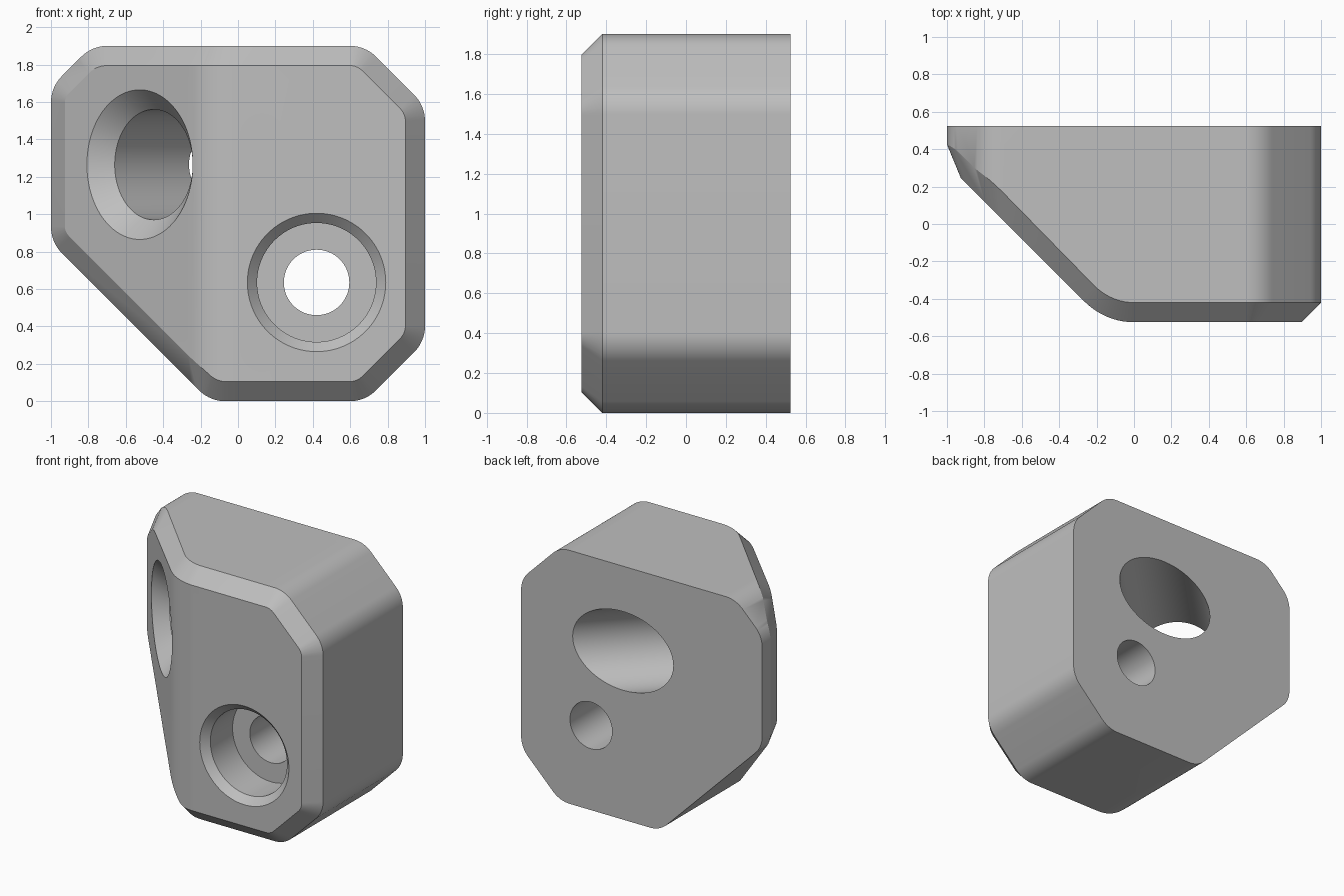
import bpy, bmesh
from math import sqrt, tan, pi, atan2, asin
from mathutils import Vector, Matrix

if "Cube" in bpy.data.objects:
    bpy.data.objects.remove(bpy.data.objects["Cube"])

D = 0.525            # half depth
CH = 0.105           # edge chamfer, measured along each face
R_PLAN = 0.37        # bend between front and slanted face
BEND = 0.155         # bend tangent length
SLANT = -0.68        # x + y on the slanted face
X_BEND = -BEND + BEND * sqrt(2) / -2 + 0.002


def front_y(x):
    """Depth of the front surface at x: flat, bend, 45 degree slant."""
    if x >= 0:
        return -D
    if x <= X_BEND:
        return SLANT - x
    return -D + R_PLAN - sqrt(R_PLAN ** 2 - x * x)


def unroll(x):
    """Length along the front surface from x = 0."""
    if x >= 0:
        return x
    if x <= X_BEND:
        return (x - X_BEND) * sqrt(2) - R_PLAN * pi / 4
    return R_PLAN * asin(x / R_PLAN)


def reroll(s):
    if s >= 0:
        return s
    if s <= -R_PLAN * pi / 4:
        return X_BEND + (s + R_PLAN * pi / 4) / sqrt(2)
    from_angle = s / R_PLAN
    return R_PLAN * (Matrix.Rotation(from_angle, 2) @ Vector((1, 0))).y


def rounded_outline(corners, radius, steps=10, spacing=0.02):
    """Anticlockwise outline with filleted corners and subdivided edges."""
    pts = []
    n = len(corners)
    for i in range(n):
        p, c, q = (Vector(corners[j % n]) for j in (i - 1, i, i + 1))
        a, b = (p - c).normalized(), (q - c).normalized()
        half = a.angle(b) / 2
        centre = c + (a + b).normalized() * radius / (Matrix.Rotation(half, 2) @ Vector((1, 0))).y
        start = c + a * radius / tan(half)
        turn = pi - 2 * half
        arc = [centre + Matrix.Rotation(turn * k / steps, 2) @ (start - centre)
               for k in range(steps + 1)]
        if pts:
            fill_edge(pts, arc[0], spacing)
        pts += arc
    fill_edge(pts, pts[0], spacing)
    return pts


def fill_edge(pts, end, spacing):
    start = pts[-1].copy()
    count = max(1, int((end - start).length / spacing))
    pts += [start.lerp(end, k / count) for k in range(1, count)]


def finish(name, bm):
    bmesh.ops.recalc_face_normals(bm, faces=bm.faces)
    mesh = bpy.data.meshes.new(name)
    bm.to_mesh(mesh)
    bm.free()
    obj = bpy.data.objects.new(name, mesh)
    bpy.context.collection.objects.link(obj)
    return obj


# Block: back, wall and front rings wrapped into one convex solid
corners = [(-0.15, 0), (0.68, 0), (1, 0.32), (1, 1.58),
           (0.68, 1.9), (-0.78, 1.9), (-1, 1.68), (-1, 0.85)]
outline = rounded_outline(corners, 0.2)
bm = bmesh.new()
n = len(outline)
for i, p in enumerate(outline):
    before, after = outline[i - 1], outline[(i + 1) % n]
    bm.verts.new((p.x, D, p.y))
    # wall line, offset square to the edge within the wall
    run, rise = (after - before).length, front_y(after.x) - front_y(before.x)
    normal = Vector((-rise, run)).normalized() * CH
    tangent = (after - before).normalized()
    w = p + tangent * normal.x
    bm.verts.new((p.x, front_y(p.x) + CH * sqrt(1 + (rise / run) ** 2), p.y))
    # front line, inset within the unrolled front surface
    t = Vector((unroll(after.x) - unroll(before.x), after.y - before.y)).normalized()
    x = reroll(unroll(p.x) - t.y * CH)
    bm.verts.new((x, front_y(x), p.y + t.x * CH))
hull = bmesh.ops.convex_hull(bm, input=bm.verts)
bmesh.ops.delete(bm, geom=list({v for v in hull["geom_interior"] + hull["geom_unused"]
                                if isinstance(v, bmesh.types.BMVert)}), context="VERTS")
bmesh.ops.dissolve_limit(bm, angle_limit=0.008, verts=bm.verts, edges=bm.edges)
block = finish("mounting_block", bm)


def bore_cutter(name, origin, axis, profile, sides=96):
    """Turned cutter; profile is (radius, depth along the axis)."""
    bm = bmesh.new()
    rings = []
    for radius, depth in profile:
        ring = bmesh.ops.create_circle(bm, segments=sides, radius=radius)["verts"]
        bmesh.ops.translate(bm, verts=ring, vec=(0, 0, depth))
        rings.append(ring)
    for a, b in zip(rings, rings[1:]):
        for k in range(sides):
            m = (k + 1) % sides
            bm.faces.new((a[k], a[m], b[m], b[k]))
    bm.faces.new(rings[0])
    bm.faces.new(rings[-1])
    turn = Vector(axis).to_track_quat("Z", "Y").to_matrix().to_4x4()
    bm.transform(Matrix.Translation(origin) @ turn)
    obj = finish(name, bm)
    obj.hide_render = True
    obj.hide_viewport = True
    return obj


# Stepped screw hole and slanted cable hole, both with chamfered mouths
cutters = [
    bore_cutter("screw_hole_cutter", (0.42, -D, 0.635), (0, 1, 0),
                [(0.42, -0.05), (0.318, 0.052), (0.318, 0.315), (0.175, 0.315), (0.175, 1.2)]),
    bore_cutter("slanted_hole_cutter", (-0.525, -0.155, 1.265), (1, 1, 0),
                [(0.45, -0.05), (0.295, 0.105), (0.295, 1.6)]),
]
for cutter in cutters:
    mod = block.modifiers.new(cutter.name, "BOOLEAN")
    mod.operation = "DIFFERENCE"
    mod.solver = "EXACT"
    mod.object = cutter
bpy.context.view_layer.objects.active = block
block.select_set(True)
for mod in list(block.modifiers):
    bpy.ops.object.modifier_apply(modifier=mod.name)
for cutter in cutters:
    bpy.data.objects.remove(cutter)

# Plain grey finish
grey = bpy.data.materials.new("plain_grey")
grey.use_nodes = True
colour = (0.52, 0.52, 0.52, 1)
grey.diffuse_color = colour
grey.node_tree.nodes["Principled BSDF"].inputs["Base Color"].default_value = colour
block.data.materials.clear()
block.data.materials.append(grey)
bpy.ops.object.shade_smooth_by_angle(angle=0.28)
